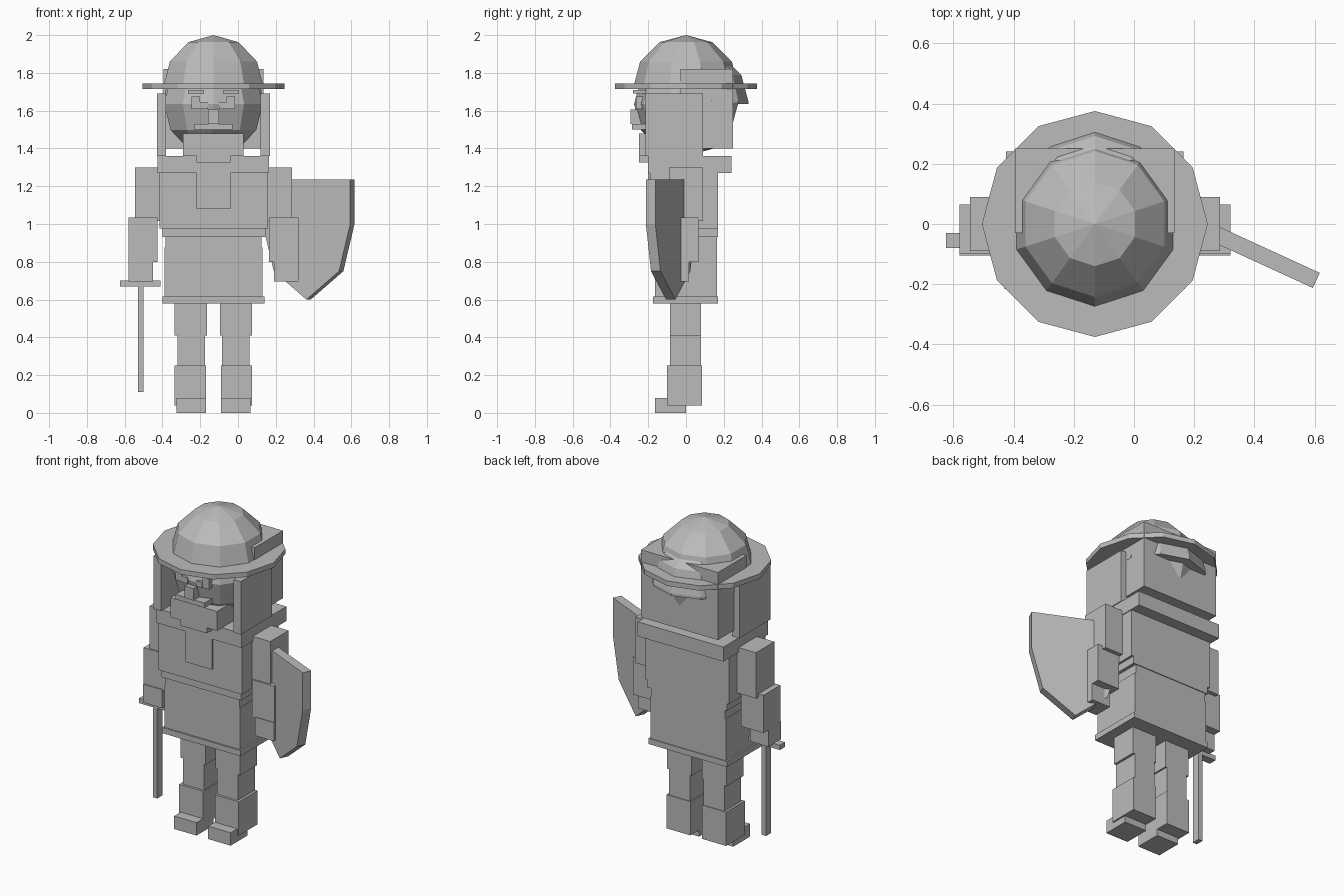
import bpy, bmesh, math
from mathutils import Vector

if "Cube" in bpy.data.objects:
    bpy.data.objects.remove(bpy.data.objects["Cube"])

grey = bpy.data.materials.new("plain_grey")
grey.diffuse_color = (0.5, 0.5, 0.5, 1)
grey.use_nodes = True
grey.node_tree.nodes["Principled BSDF"].inputs["Base Color"].default_value = grey.diffuse_color
CX = -0.13  # body centre line


def finish(name, bm):
    bmesh.ops.remove_doubles(bm, verts=bm.verts, dist=1e-5)
    bmesh.ops.recalc_face_normals(bm, faces=bm.faces)
    me = bpy.data.meshes.new(name)
    bm.to_mesh(me)
    bm.free()
    me.materials.append(grey)
    ob = bpy.data.objects.new(name, me)
    bpy.context.collection.objects.link(ob)
    return ob


def box(name, x0, x1, y0, y1, z0, z1):
    bm = bmesh.new()
    bmesh.ops.create_cube(bm, size=1)
    for v in bm.verts:
        v.co = Vector(((x0 + x1) / 2 + v.co.x * (x1 - x0),
                       (y0 + y1) / 2 + v.co.y * (y1 - y0),
                       (z0 + z1) / 2 + v.co.z * (z1 - z0)))
    return finish(name, bm)


def pair(name, x0, x1, *rest):
    """Two boxes mirrored about the body centre line."""
    box(name + "_left", x0, x1, *rest)
    box(name + "_right", 2 * CX - x1, 2 * CX - x0, *rest)


def lathe(name, profile, sides, y, z):
    """Faceted solid of revolution with a corner facing the front."""
    bm = bmesh.new()
    rings = []
    for r, h in profile:
        rings.append([bm.verts.new((CX + r * math.cos(a), y + r * math.sin(a), z + h))
                      for a in (2 * math.pi * i / sides - math.pi / 2 for i in range(sides))])
    for low, high in zip(rings, rings[1:]):
        for i in range(sides):
            j = (i + 1) % sides
            bm.faces.new((low[i], low[j], high[j], high[i]))
    bmesh.ops.remove_doubles(bm, verts=bm.verts, dist=1e-5)
    return finish(name, bm)


def ball(radius, start):
    """Profile of a six-band ball from the given latitude up to the pole."""
    return [(radius * math.cos(math.radians(a)), radius * math.sin(math.radians(a)))
            for a in range(start, 91, 30)]


# head, hair and helmet
lathe("head", ball(0.275, -90), 10, 0, 1.635)
lathe("hair", [(0, -0.015), (0.28, -0.015)] + ball(0.28, 0), 10, 0.05, 1.65)
lathe("helmet_dome", [(0, 0)] + ball(0.28, 0), 10, 0, 1.72)
lathe("helmet_brim", [(0, 0), (0.375, 0), (0.375, 0.03), (0, 0.03)], 12, 0, 1.715)
box("neck_guard", -0.395, 0.135, -0.03, 0.25, 1.40, 1.82)
pair("cheek_plate", -0.43, -0.38, -0.215, 0.09, 1.36, 1.69)

# face
box("nose", -0.16, -0.10, -0.295, -0.22, 1.53, 1.605)
box("moustache", -0.23, -0.03, -0.285, -0.20, 1.50, 1.53)
box("beard", -0.29, 0.03, -0.25, -0.05, 1.36, 1.48)
box("beard_tip", -0.22, -0.04, -0.25, -0.15, 1.325, 1.37)
pair("eye", -0.245, -0.20, -0.265, -0.18, 1.61, 1.675)
pair("eye_inner", -0.20, -0.16, -0.27, -0.20, 1.61, 1.645)
pair("brow", -0.265, -0.18, -0.28, -0.18, 1.69, 1.71)

# torso
box("shoulder_yoke", -0.425, 0.165, -0.20, 0.24, 1.27, 1.36)
box("chest", -0.415, 0.16, -0.19, 0.17, 0.975, 1.27)
box("bib", -0.22, -0.04, -0.20, -0.18, 1.08, 1.34)
box("belt", -0.40, 0.145, -0.18, 0.17, 0.93, 0.975)
box("waist", -0.385, 0.125, -0.165, 0.165, 0.875, 0.93)
box("skirt", -0.39, 0.13, -0.165, 0.165, 0.615, 0.875)
box("skirt_hem", -0.40, 0.14, -0.175, 0.17, 0.58, 0.615)

# arms
pair("upper_arm", -0.545, -0.415, -0.09, 0.09, 1.015, 1.30)
pair("forearm", -0.58, -0.425, -0.10, 0.065, 0.80, 1.035)
pair("hand", -0.58, -0.45, -0.105, 0.015, 0.695, 0.81)

# legs
pair("thigh", -0.335, -0.165, -0.085, 0.08, 0.41, 0.60)
pair("knee", -0.32, -0.175, -0.085, 0.08, 0.25, 0.41)
pair("shin", -0.335, -0.17, -0.10, 0.085, 0.04, 0.25)
pair("foot", -0.325, -0.17, -0.165, 0.0, 0.0, 0.08)

# sword
box("sword_guard", -0.625, -0.41, -0.08, -0.03, 0.67, 0.70)
box("sword_blade", -0.53, -0.50, -0.08, -0.03, 0.11, 0.68)

# shield: pointed outline extruded along its facing direction
half = [(0.255, 1.235), (0.255, 1.0), (0.19, 0.75)]
outline = half + [(0, 0.60)] + [(-s, z) for s, z in reversed(half)]
along = Vector((0.909, -0.417, 0))
outward = Vector((-0.417, -0.909, 0))
bm = bmesh.new()
face = bm.faces.new([bm.verts.new(Vector((0.385, -0.056, z)) + along * s) for s, z in outline])
extruded = bmesh.ops.extrude_face_region(bm, geom=[face])["geom"]
bmesh.ops.translate(bm, vec=outward * 0.055,
                    verts=[g for g in extruded if isinstance(g, bmesh.types.BMVert)])
finish("shield", bm)
